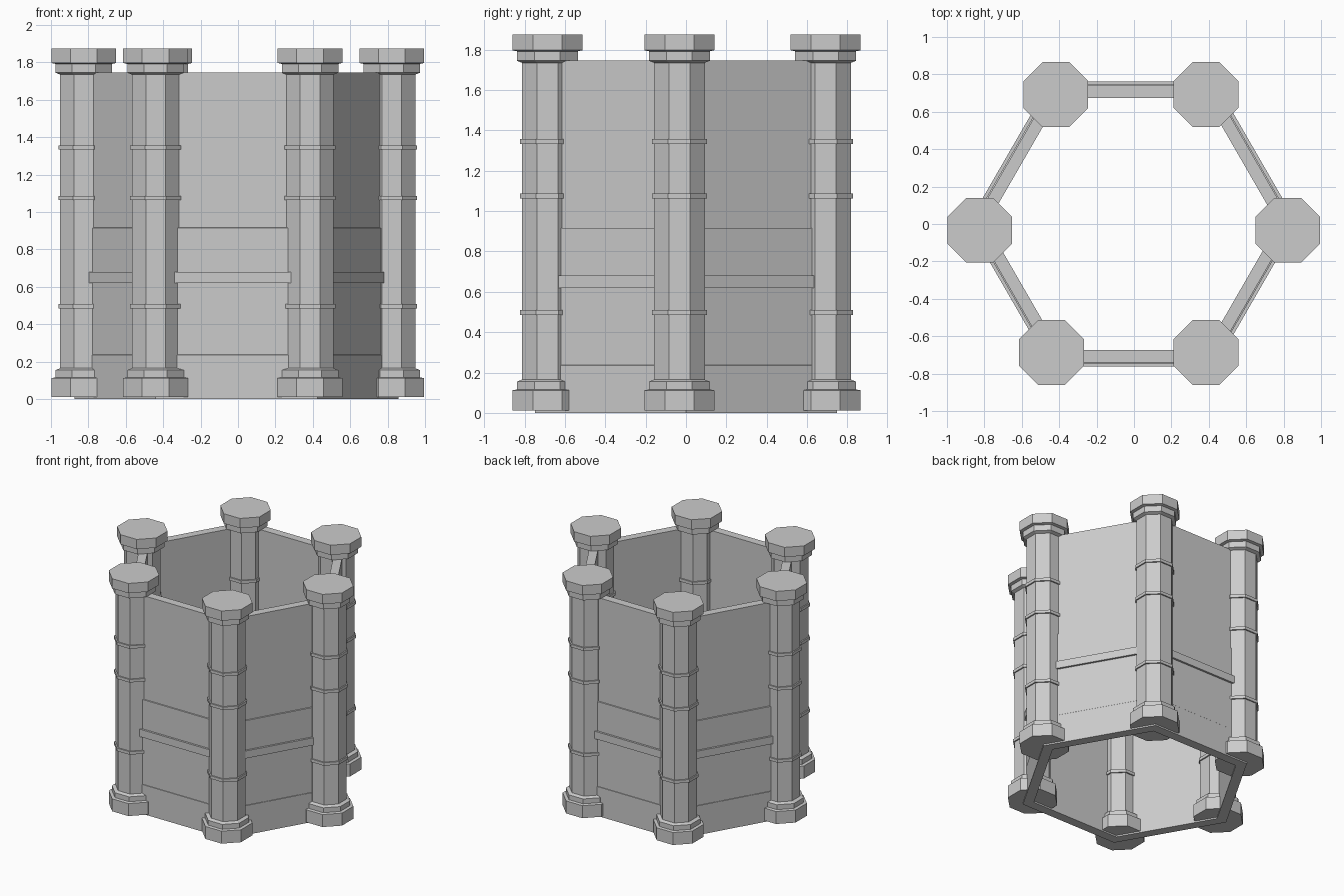
import bpy, bmesh
from math import pi, cos, sin

if "Cube" in bpy.data.objects:
    bpy.data.objects.remove(bpy.data.objects["Cube"])


def lathe(name, profile, sides, centre, phase, closed):
    """Sweep an (apothem, z) profile around a regular polygon."""
    bm = bmesh.new()
    k = 1 / cos(pi / sides)
    rings = []
    for a, z in profile:
        rings.append([bm.verts.new((centre[0] + a * k * cos(phase + 2 * pi * i / sides),
                                    centre[1] + a * k * sin(phase + 2 * pi * i / sides), z))
                      for i in range(sides)])
    pairs = list(zip(rings, rings[1:]))
    if closed:
        pairs.append((rings[-1], rings[0]))
    else:
        bm.faces.new(rings[0])
        bm.faces.new(rings[-1])
    for lo, hi in pairs:
        for i in range(sides):
            j = (i + 1) % sides
            bm.faces.new((lo[i], lo[j], hi[j], hi[i]))
    bmesh.ops.recalc_face_normals(bm, faces=bm.faces)
    mesh = bpy.data.meshes.new(name)
    bm.to_mesh(mesh)
    bm.free()
    ob = bpy.data.objects.new(name, mesh)
    bpy.context.collection.objects.link(ob)
    return ob


# Hexagonal wall: plinth, lower panel, moulding band, upper wall, inner face
wall_profile = [(0.675, 0), (0.749, 0), (0.749, 0.235), (0.747, 0.237),
                (0.747, 0.62), (0.763, 0.62), (0.763, 0.68), (0.747, 0.68),
                (0.747, 0.915), (0.740, 0.917), (0.740, 1.745), (0.675, 1.745)]
lathe("hexagonal_wall", wall_profile, 6, (-0.008, 0), 0, True)

# Octagonal columns: stepped base, shaft with three rings, stepped capital
SHAFT = 0.126
column_profile = [(0.173, 0.012), (0.173, 0.112), (0.151, 0.116), (0.151, 0.155), (SHAFT, 0.165)]
for z in (0.497, 1.075, 1.345):
    column_profile += [(SHAFT, z - 0.012), (0.136, z - 0.012), (0.136, z + 0.012), (SHAFT, z + 0.012)]
column_profile += [(SHAFT, 1.735), (0.151, 1.745), (0.151, 1.792), (0.173, 1.797), (0.173, 1.875)]

centres = [(-0.825, -0.033), (0.822, -0.033), (0.385, 0.692),
           (-0.418, 0.692), (-0.441, -0.687), (0.385, -0.687)]
for n, c in enumerate(centres):
    lathe(f"column_{n + 1}", column_profile, 8, c, pi / 8, False)
